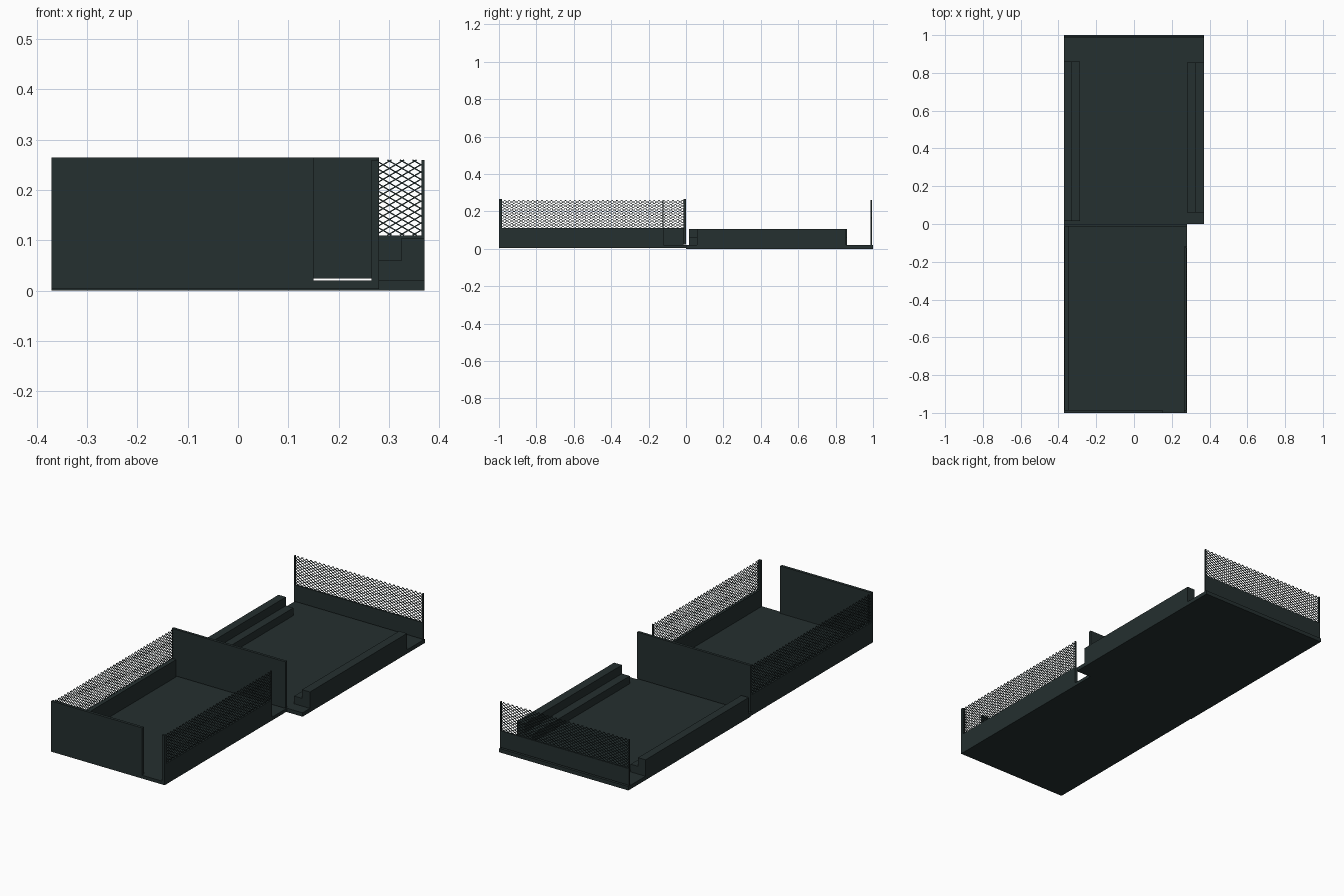
import bpy, bmesh
from mathutils import Vector

cube = bpy.data.objects.get("Cube")
if cube:
    bpy.data.objects.remove(cube, do_unlink=True)


def make_material(name, colour):
    mat = bpy.data.materials.new(name)
    mat.use_nodes = True
    mat.diffuse_color = colour
    mat.node_tree.nodes["Principled BSDF"].inputs["Base Color"].default_value = colour
    return mat


DARK = make_material("dark slate green", (0.018, 0.029, 0.029, 1))

LEFT, INNER, RIGHT = -0.37, 0.28, 0.37   # shared side, front court side, rear court side
FLOOR, RAIL, TOP = 0.02, 0.11, 0.26


def finish(name, bm):
    mesh = bpy.data.meshes.new(name)
    bm.to_mesh(mesh)
    bm.free()
    mesh.materials.append(DARK)
    obj = bpy.data.objects.new(name, mesh)
    bpy.context.collection.objects.link(obj)
    return obj


def box(name, x, y, z):
    """Box from three (low, high) ranges."""
    bm = bmesh.new()
    bmesh.ops.create_cube(bm, size=1)
    for v in bm.verts:
        v.co = [lo + (c + 0.5) * (hi - lo) for c, (lo, hi) in zip(v.co, (x, y, z))]
    return finish(name, bm)


def bench(name, x_out, x_in, y):
    """Two-step bench: an L profile extruded along y."""
    mid = (x_out + x_in) / 2
    profile = [(x_out, 0.003), (x_in, 0.003), (x_in, 0.06),
               (mid, 0.06), (mid, 0.105), (x_out, 0.105)]
    bm = bmesh.new()
    face = bm.faces.new([bm.verts.new((px, y[0], pz)) for px, pz in profile])
    ext = bmesh.ops.extrude_face_region(bm, geom=[face])["geom"]
    verts = [g for g in ext if isinstance(g, bmesh.types.BMVert)]
    bmesh.ops.translate(bm, verts=verts, vec=(0, y[1] - y[0], 0))
    bmesh.ops.recalc_face_normals(bm, faces=bm.faces)
    return finish(name, bm)


def fence(name, start, along, length):
    """Diamond wire fence between the rail and the top, clipped at its ends."""
    start, along = Vector(start), Vector(along)
    up = Vector((0, 0, 1))
    side = along.cross(up)
    pitch, slope, half = 0.025, 0.58, 0.00125
    height = TOP - RAIL
    run = height / slope
    bm = bmesh.new()
    for i in range(int((length + run) / pitch) + 1):
        u = i * pitch - run
        u0, u1 = max(u, 0), min(u + run, length)
        if u1 - u0 < pitch / 4:
            continue
        for flip in (False, True):
            ends = []
            for t in (u0, u1):
                h = (t - u) * slope
                ends.append(start + along * t + up * (height - h if flip else h))
            d = (ends[1] - ends[0]).normalized()
            n = d.cross(side)
            rings = [[bm.verts.new(e + n * half * a + side * half * b)
                      for a, b in ((1, 1), (1, -1), (-1, -1), (-1, 1))] for e in ends]
            for k in range(4):
                j = (k + 1) % 4
                bm.faces.new((rings[0][k], rings[0][j], rings[1][j], rings[1][k]))
    bmesh.ops.recalc_face_normals(bm, faces=bm.faces)
    return finish(name, bm)


# Floors
box("front_floor", (LEFT, INNER), (-1, 0), (0.003, FLOOR))
box("rear_floor", (LEFT, RIGHT), (0, 1), (0, FLOOR))

# Front court: tall end walls with a doorway, low side walls
box("front_wall", (LEFT, 0.15), (-1, -0.985), (FLOOR, 0.265))
box("divider_wall", (LEFT, INNER), (-0.013, 0.001), (0.024, 0.265))
box("left_low_wall", (LEFT, -0.345), (-0.985, -0.013), (FLOOR, RAIL))
box("right_low_wall", (0.265, INNER), (-1, -0.12), (FLOOR, RAIL))
box("front_corner_post", (0.265, INNER), (-1, -0.985), (RAIL, TOP))
box("door_post", (0.272, INNER), (-0.126, -0.12), (RAIL, TOP))
fence("left_fence", (LEFT + 0.004, -0.99, RAIL), (0, 1, 0), 0.98)
fence("right_fence", (INNER - 0.004, -0.99, RAIL), (0, 1, 0), 0.87)

# Rear court: stepped benches and the fenced back wall
bench("left_bench", LEFT, -0.285, (0.015, 0.86))
bench("right_bench", RIGHT, 0.28, (0.06, 0.855))
box("back_low_wall", (LEFT, RIGHT), (0.986, 0.994), (0.024, RAIL))
for label, x in (("left", LEFT), ("right", RIGHT - 0.006)):
    box("back_post_" + label, (x, x + 0.006), (0.986, 0.994), (FLOOR, TOP))
fence("back_fence", (LEFT, 0.99, RAIL), (1, 0, 0), RIGHT - LEFT)
